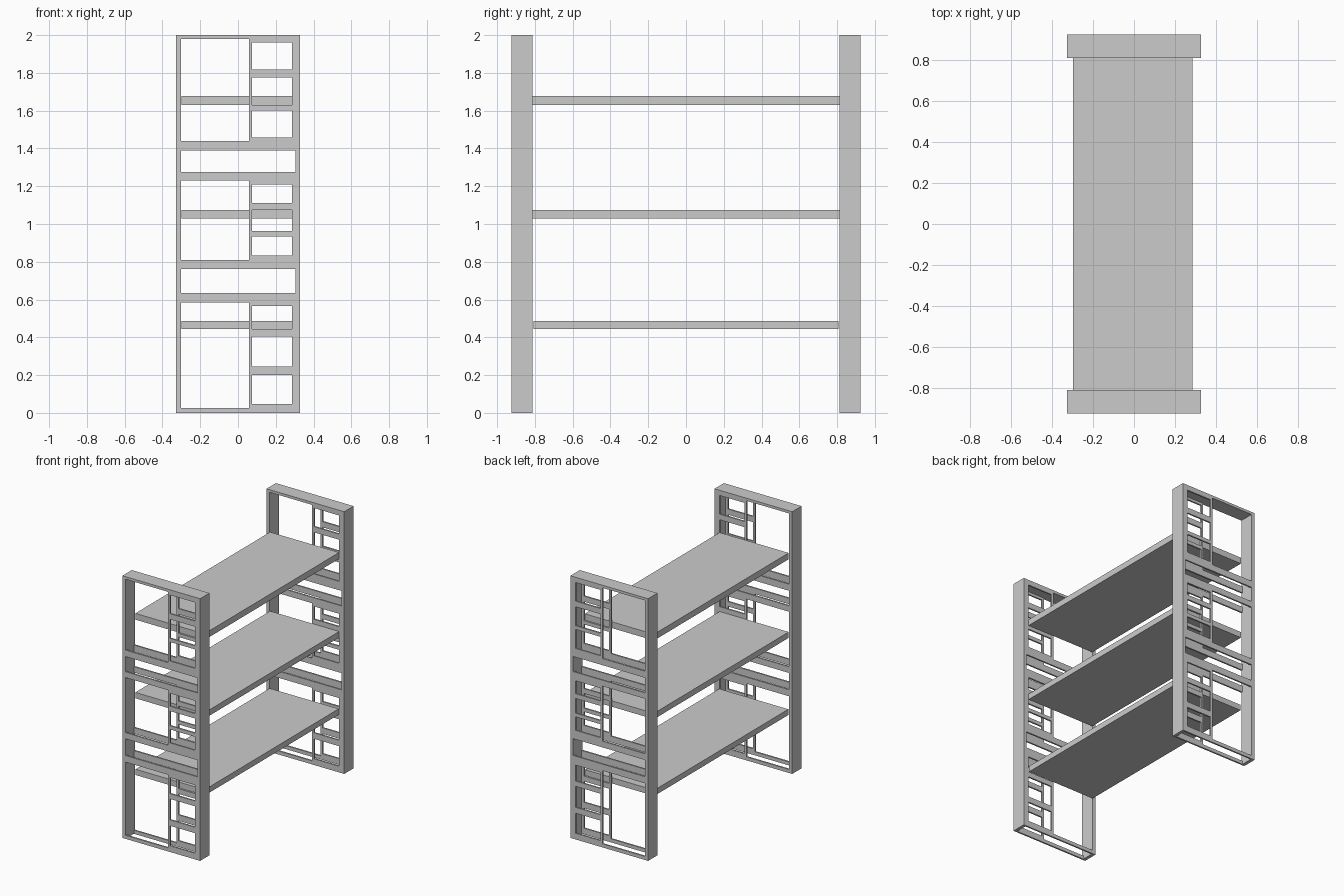
import bpy, bmesh
from mathutils import Matrix, Vector

if "Cube" in bpy.data.objects:
    bpy.data.objects.remove(bpy.data.objects["Cube"])


def make_boxes(name, boxes):
    """One mesh object from (x0, x1, y0, y1, z0, z1) boxes."""
    bm = bmesh.new()
    for x0, x1, y0, y1, z0, z1 in boxes:
        m = Matrix.Translation(Vector((x0 + x1, y0 + y1, z0 + z1)) / 2)
        m = m @ Matrix.Diagonal((x1 - x0, abs(y1 - y0), z1 - z0, 1))
        bmesh.ops.create_cube(bm, size=1, matrix=m)
    me = bpy.data.meshes.new(name)
    bm.to_mesh(me)
    bm.free()
    ob = bpy.data.objects.new(name, me)
    bpy.context.collection.objects.link(ob)
    return ob


W, IN_L, IN_R = 0.328, -0.302, 0.304      # outer half width, inner post faces
Y_IN, Y_OUT, T = 0.812, 0.925, 0.012      # end panel depth, fretwork thickness
COL_L, WIN_L, WIN_R = 0.057, 0.075, 0.285  # ladder column and its windows

# Full-width rails of the fretwork (bottom, top)
rails = [(0, 0.027), (0.585, 0.635), (0.763, 0.81), (1.23, 1.275), (1.39, 1.44)]
# Ladder sections: (bottom, top, windows from low to high)
sections = [
    (0.027, 0.585, [(0.047, 0.2), (0.245, 0.405), (0.445, 0.567)]),
    (0.81, 1.23, [(0.832, 0.935), (0.963, 1.075), (1.112, 1.21)]),
    (1.44, 1.98, [(1.457, 1.602), (1.63, 1.775), (1.818, 1.96)]),
]


def fretwork(y0, y1):
    boxes = [(IN_L, IN_R, y0, y1, a, b) for a, b in rails]
    for lo, hi, wins in sections:
        # stiles of the ladder column
        boxes.append((COL_L, WIN_L, y0, y1, lo, hi))
        boxes.append((WIN_R, IN_R, y0, y1, lo, hi))
        # rungs fill the gaps between windows
        edges = [lo] + [z for w in wins for z in w] + [hi]
        for a, b in zip(edges[::2], edges[1::2]):
            boxes.append((WIN_L, WIN_R, y0, y1, a, b))
    return boxes


# End panels: solid posts and cap, with fretwork on the inner and outer faces
for side, s in (("front", -1), ("back", 1)):
    y0, y1 = sorted((s * Y_IN, s * Y_OUT))
    make_boxes(side + "_left_post", [(-W, IN_L, y0, y1, 0, 2)])
    make_boxes(side + "_right_post", [(IN_R, W, y0, y1, 0, 2)])
    make_boxes(side + "_top_cap", [(IN_L, IN_R, y0, y1, 1.98, 2)])
    make_boxes(side + "_fretwork_a", fretwork(y0, y0 + T))
    make_boxes(side + "_fretwork_b", fretwork(y1 - T, y1))

# Shelves between the panels
for name, z0, z1, y in (("lower_shelf", 0.443, 0.487, 0.808),
                        ("middle_shelf", 1.03, 1.075, Y_IN),
                        ("upper_shelf", 1.63, 1.678, Y_IN)):
    make_boxes(name, [(-0.298, 0.285, -y, y, z0, z1)])
